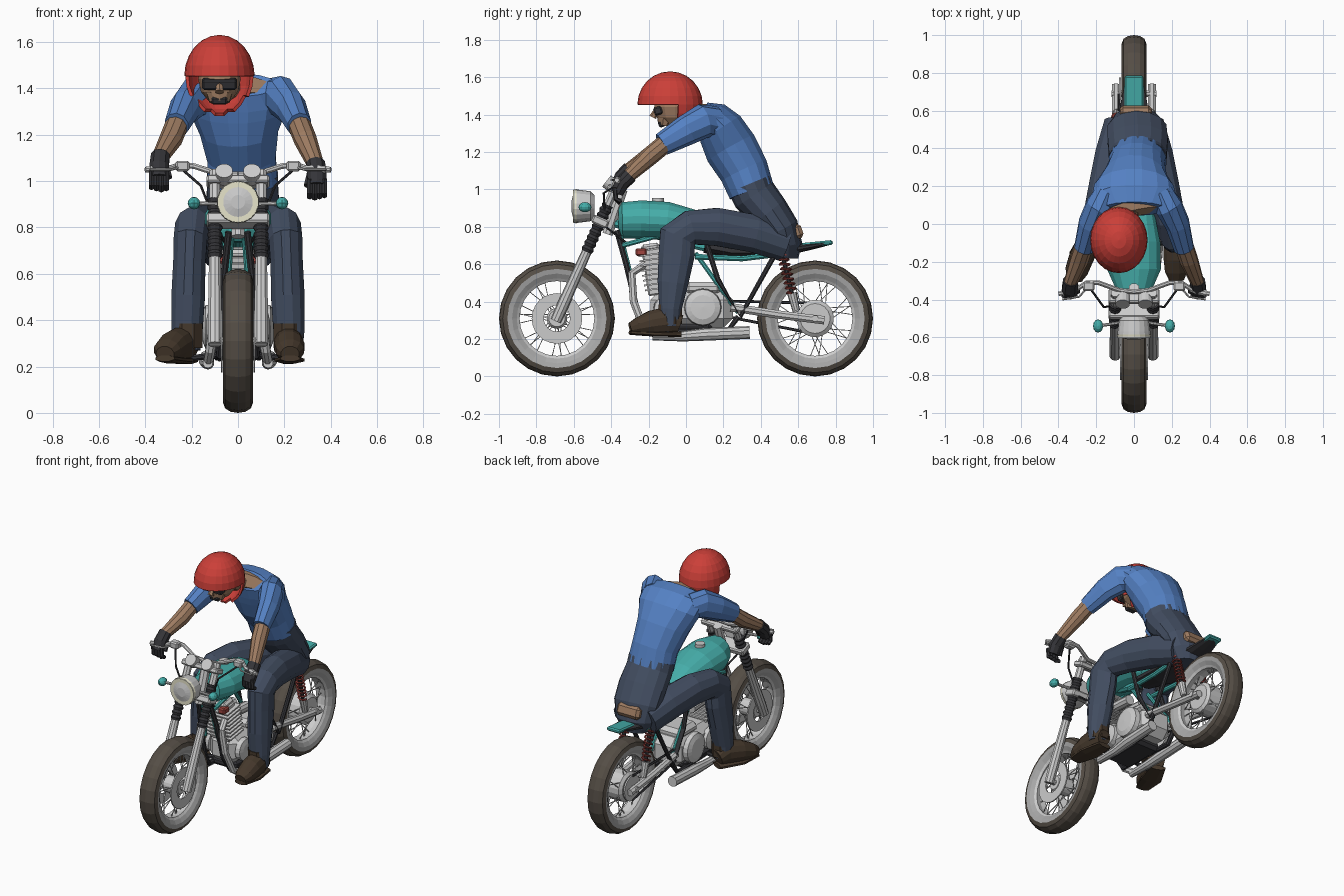
import bpy, bmesh, math
from mathutils import Vector, Matrix

COL = dict(teal=(.06, .42, .40), dark=(.035, .035, .04), tread=(.09, .075, .06), wall=(.4, .4, .4), red=(.6, .05, .04),
           shirt=(.09, .22, .55), jeans=(.055, .075, .12), skin=(.34, .2, .12), boot=(.06, .04, .025),
           lens=(.8, .78, .6), rust=(.35, .06, .05))


def finish(name, bm, col=None):
    bmesh.ops.remove_doubles(bm, verts=bm.verts, dist=1e-5)
    bmesh.ops.recalc_face_normals(bm, faces=bm.faces)
    me = bpy.data.meshes.new(name)
    bm.to_mesh(me)
    bm.free()
    ob = bpy.data.objects.new(name, me)
    bpy.context.collection.objects.link(ob)
    if col:
        m = bpy.data.materials.get(col) or bpy.data.materials.new(col)
        m.diffuse_color = (*COL[col], 1)
        me.materials.append(m)
    return ob


def loft(name, rings, col=None, n=10, ref=None):
    """Skin elliptical rings (x, y, z, ru[, rv]) along a path."""
    P = [Vector(r[:3]) for r in rings]
    if ref is None:
        d = (P[-1] - P[0]).normalized()
        ref = (0, 1, 0) if abs(d.x) > .8 else (1, 0, 0)
    ref = Vector(ref)
    bm, loops = bmesh.new(), []
    for i, r in enumerate(rings):
        t = (P[min(i + 1, len(P) - 1)] - P[max(i - 1, 0)]).normalized()
        u = (ref - t * ref.dot(t)).normalized()
        v = t.cross(u)
        loops.append([bm.verts.new(P[i] + u * r[3] * math.cos(a) + v * r[-1] * math.sin(a))
                      for a in (2 * math.pi * (k + .5) / n for k in range(n))])
    for a, b in zip(loops, loops[1:]):
        for k in range(n):
            bm.faces.new((a[k], a[(k + 1) % n], b[(k + 1) % n], b[k]))
    bm.faces.new(loops[0])
    bm.faces.new(loops[-1])
    return finish(name, bm, col)


def tube(name, pts, r, col=None, n=8, ref=None):
    return loft(name, [(*p, r) for p in pts], col, n, ref)


def lathe(name, c, prof, col=None, n=28):
    """Spin (x offset, radius) profile about an x-parallel axis through c."""
    bm = bmesh.new()
    vs = [bm.verts.new((c[0] + x, c[1], c[2] + r)) for x, r in prof]
    es = [bm.edges.new(e) for e in zip(vs, vs[1:])]
    bmesh.ops.spin(bm, geom=vs + es, cent=c, axis=(1, 0, 0), angle=2 * math.pi, steps=n)
    return finish(name, bm, col)


def box(name, c, size, col=None, tilt=0, bevel=.008):
    bm = bmesh.new()
    bmesh.ops.create_cube(bm, size=1, matrix=Matrix.Translation(c) @ Matrix.Rotation(tilt, 4, 'X') @ Matrix.Diagonal((*size, 1)))
    if bevel:
        bmesh.ops.bevel(bm, geom=bm.edges[:], offset=bevel, segments=1, affect='EDGES')
    return finish(name, bm, col)


def ball(name, c, r, col=None, seg=12, keep=None):
    bm = bmesh.new()
    bmesh.ops.create_uvsphere(bm, u_segments=seg, v_segments=max(6, seg // 2), radius=1)
    if keep:
        bmesh.ops.delete(bm, geom=[f for f in bm.faces if not keep(f.calc_center_median())], context='FACES')
    bmesh.ops.transform(bm, verts=bm.verts, matrix=Matrix.Translation(c) @ Matrix.Diagonal((*r, 1)))
    return finish(name, bm, col)


# Wheels: tread, sidewalls, rim, hub and spokes
for w, cy, hub in (("front", -.69, .055), ("rear", .69, .1)):
    c = (0, cy, .31)
    lathe(w + "_tread", c, [(-.065, .265), (-.056, .29), (-.032, .305), (0, .31), (.032, .305), (.056, .29), (.065, .265)], "tread", 24)
    for s in (-1, 1):
        lathe(w + "_sidewall", c, [(s * .065, .265), (s * .06, .24), (s * .045, .215)], "wall", 24)
    lathe(w + "_rim", c, [(-.045, .215), (-.035, .2), (0, .207), (.035, .2), (.045, .215)], None, 24)
    lathe(w + "_hub", c, [(-.06, 0), (-.06, hub * .8), (-.045, hub), (.045, hub), (.06, hub * .8), (.06, 0)], None, 18)
    tube(w + "_axle", [(-.12, cy, .31), (.12, cy, .31)], .018)
    for k in range(28):
        a, b, s = k * math.pi / 14, k * math.pi / 14 + (.35 if k % 4 < 2 else -.35), (-1) ** k
        tube(w + "_spoke", [(s * .045, cy + math.cos(a) * hub * .9, .31 + math.sin(a) * hub * .9),
                            (0, cy + math.cos(b) * .204, .31 + math.sin(b) * .204)], .003, None, 4)
for s in (-1, 1):
    lathe("front_brake_disc", (s * .07, -.69, .31), [(-.004, .07), (-.004, .135), (.004, .135), (.004, .07), (-.004, .07)], None, 24)
lathe("rear_sprocket", (-.075, .69, .31), [(-.005, 0), (-.005, .085), (.005, .085), (.005, 0)], None, 20)


def fork(f, x):
    return Vector((x, -.69 + .33 * f, .31 + .74 * f))


# Front end, mirrored left and right
for s in (-1, 1):
    x = s * .1
    loft("fork_slider", [(*fork(-.02, x), .03), (*fork(.1, x), .032), (*fork(.5, x), .026)])
    loft("fork_gaiter", [(*fork(.48 + .02 * k, x), .034 if k % 2 else .026) for k in range(18)], "dark")
    tube("fork_tube", [fork(.8, x), fork(.99, x)], .024)
    tube("handlebar", [(0, -.36, 1.03), (s * .08, -.35, 1.03), (s * .19, -.31, 1.065), (s * .25, -.31, 1.07),
                       (s * .31, -.35, 1.05), (s * .4, -.37, 1.05)], .013)
    tube("grip", [(s * .3, -.345, 1.052), (s * .38, -.367, 1.05)], .017)
    tube("brake_lever", [(s * .25, -.34, 1.06), (s * .29, -.385, 1.05), (s * .38, -.4, 1.05)], .006, None, 6)
    box("lever_clamp", (s * .24, -.33, 1.065), (.06, .05, .045))
    tube("gauge", [(s * .06, -.38, 1.01), (s * .06, -.425, 1.045)], .038, None, 14)
    tube("signal_stalk", [(s * .06, -.52, .9), (s * .19, -.54, .905)], .009)
    ball("turn_signal", (s * .19, -.54, .905), (.027, .035, .027), "teal")
    tube("control_cable", [(s * .24, -.33, 1.05), (s * .16, -.44, .98), (s * .09, -.43, .8), (s * .04, -.3, .7)], .006, "dark", 6)
box("upper_fork_clamp", fork(.93, 0), (.27, .08, .035), None, -.42)
box("lower_fork_clamp", fork(.7, 0), (.27, .09, .045), None, -.42)
tube("steering_head", [(0, -.42, .76), (0, -.34, 1.0)], .03)
loft("headlight_shell", [(0, -.49, .91, .06), (0, -.51, .91, .08), (0, -.57, .91, .088), (0, -.6, .91, .09)], None, 18)
loft("headlight_rim", [(0, -.585, .91, .092), (0, -.603, .91, .088)], "lens", 18)
loft("headlight_lens", [(0, -.6, .91, .076), (0, -.612, .91, .03)], None, 18)

# Tank, seat and tail
loft("fuel_tank", [(0, -.36, .835, .05, .07), (0, -.34, .835, .1, .098), (0, -.24, .838, .145, .105), (0, -.1, .832, .142, .103),
                   (0, .03, .81, .115, .085), (0, .14, .76, .06, .045)], "teal", 16)
tube("tank_cap", [(0, -.15, .93), (0, -.15, .955)], .032, None, 14)
loft("seat_pad", [(0, .1, .7, .07, .04), (0, .25, .67, .1, .035), (0, .5, .67, .1, .032), (0, .66, .695, .07, .02), (0, .77, .715, .045, .012)], "dark")
box("tail_cowl", (0, .7, .708), (.1, .17, .026), "teal", .1)

# Frame, swingarm, shocks and exhaust, mirrored
tube("frame_spine", [(0, -.38, .82), (0, -.1, .74), (0, .15, .68)], .025, "teal")
for s in (-1, 1):
    tube("frame_cradle", [(s * .04, -.37, .78), (s * .06, -.32, .6), (s * .07, -.26, .35), (s * .08, -.2, .25),
                          (s * .09, .22, .24), (s * .09, .28, .32)], .016, "dark")
    tube("frame_brace", [(s * .03, -.35, .75), (s * .05, -.28, .48)], .014, "teal")
    tube("frame_gusset", [(s * .05, -.34, .7), (s * .06, -.12, .76)], .014, "teal")
    tube("seat_rail", [(s * .08, .05, .64), (s * .09, .3, .63), (s * .08, .55, .66)], .016, "teal")
    tube("side_stay", [(s * .09, .1, .74), (s * .1, .17, .52), (s * .1, .29, .32), (s * .1, .48, .66)], .015, "dark")
    tube("inner_stay", [(s * .07, .05, .66), (s * .08, .28, .34)], .013, "teal")
    tube("swingarm", [(s * .09, .24, .37), (s * .095, .5, .33), (s * .095, .74, .3)], .024)
    top, bot = Vector((s * .092, .51, .67)), Vector((s * .092, .59, .35))
    tube("shock_rod", [top, bot], .012, "dark")
    ax = (bot - top).normalized()
    side = Vector((1, 0, 0)).cross(ax)
    tube("shock_spring", [top.lerp(bot, .06 + .64 * k / 64) + .026 * (Vector((1, 0, 0)) * math.cos(k * math.pi / 4)
         + side * math.sin(k * math.pi / 4)) for k in range(65)], .006, "rust", 5, ax)
    loft("shock_body", [(*top.lerp(bot, .7), .026), (*bot, .02)])
    tube("exhaust_header", [(s * .06, -.22, .6), (s * .08, -.29, .55), (s * .1, -.28, .4), (s * .12, -.23, .27), (s * .13, -.15, .215)], .022)
    loft("muffler", [(s * .13, -.18, .215, .022), (s * .13, -.02, .215, .028), (s * .135, .1, .225, .034), (s * .135, .34, .235, .034)])
    lathe("round_engine_cover", (s * .11, .09, .37), [(0, .1), (s * .03, .095), (s * .042, .065), (s * .045, 0)], None, 20)
    lathe("front_engine_cover", (s * .1, -.1, .36), [(0, .075), (s * .03, .07), (s * .038, .04), (s * .04, 0)], None, 16)
    tube("foot_peg", [(s * .08, -.1, .25), (s * .26, -.1, .23)], .014, "dark")
    tube("carburettor", [(s * .05, -.14, .6), (s * .05, .02, .59)], .033, None, 10)
    box("spark_coil", (s * .06, -.24, .665), (.05, .06, .04), "rust")
    tube("chain_run", [(-.08, .14, .37 + s * .035), (-.08, .69, .31 + s * .082)], .008, "dark", 5)

# Engine
box("crankcase", (0, .03, .36), (.22, .44, .2), None, 0, .05)
box("gearbox_top", (0, .09, .47), (.18, .2, .07), None, 0, .025)
box("oil_sump", (0, -.01, .255), (.19, .3, .06), "dark", 0, .02)
box("cylinder_block", (0, -.17, .56), (.15, .1, .25), None, .15)
for k in range(8):
    box("cooling_fin", (0, -.15 - .005 * k, .47 + .026 * k), (.2, .14, .009), None, .15, 0)
box("rocker_cover", (0, -.19, .69), (.14, .1, .04), None, .15, .014)

# Rider's torso, hips and exposed lower back
loft("shirt", [(.02, .35, .99, .155, .125), (.015, .31, 1.1, .15, .135), (.005, .24, 1.22, .172, .145),
               (0, .185, 1.32, .215, .13), (0, .135, 1.375, .225, .108), (0, .08, 1.415, .17, .062)], "shirt", 16)
loft("neckline", [(.01, .1, 1.4, .16, .062), (.02, .06, 1.42, .13, .04)], "skin", 14)
loft("neck", [(-.01, .13, 1.37, .065), (-.07, -.02, 1.43, .055)], "skin")
loft("jeans_hips", [(.02, .34, 1.03, .157, .122), (.02, .365, .97, .157, .12), (.02, .44, .88, .163, .11), (.015, .505, .79, .16, .1),
                    (.01, .53, .7, .135, .092), (.01, .53, .63, .09, .07)], "jeans", 14)
box("lower_back", (.01, .595, .775), (.17, .055, .08), "skin", .35, .018)

# Rider's legs, boots, arms and gloves
for s in (-1, 1):
    loft("jeans_leg", [(s * .07, .53, .71, .09, .1), (s * .11, .36, .765, .1, .105), (s * .16, .16, .8, .09, .105), (s * .195, .02, .795, .08, .095),
                       (s * .205, -.045, .745, .075, .105), (s * .21, -.05, .65, .072, .1), (s * .215, -.07, .5, .075, .085),
                       (s * .22, -.083, .36, .07, .062), (s * .22, -.085, .27, .06, .055)], "jeans", 12)
    toe = .225 if s > 0 else .315
    heel = s * .215
    X = [heel + (s * toe - heel) * f for f in (0, .2, .65, .9, 1)]
    loft("boot_foot", [(X[0], -.03, .28, .048, .05), (X[1], -.09, .3, .064, .08), (X[2], -.18, .285, .067, .07),
                       (X[3], -.25, .268, .062, .052), (X[4], -.295, .255, .04, .034)], "boot", 12)
    tube("boot_shaft", [(heel, -.085, .28), (heel, -.085, .385)], .068, "boot")
    loft("boot_sole", [(X[0], -.025, .226, .05, .016), (X[2], -.17, .228, .07, .016), (X[4], -.295, .235, .045, .014)], "boot", 8)
    h = 0 if s > 0 else .035
    loft("sleeve", [(s * .14, .16, 1.36, .07, .085), (s * .185, .09, 1.365, .075, .092), (s * .23, 0, 1.315, .066, .082), (s * .265, -.13, 1.24, .054, .062)], "shirt")
    loft("forearm", [(s * .26, -.1, 1.255, .05), (s * .29, -.19, 1.18, .05), (s * .34, -.32, 1.06 + h, .035)], "skin")
    loft("glove", [(s * .335, -.3, 1.075 + h, .042), (s * .34, -.345, 1.03 + h, .044, .04), (s * .34, -.37, .98 + h, .042, .034)], "dark")
    for k in range(4):
        fx = s * (.31 + .021 * k)
        tube("glove_finger", [(fx, -.38, 1.01 + h), (fx, -.375, .95 + h), (fx, -.35, .925 + h + .006 * abs(k - 1))], .013, "dark", 6)
    tube("glove_thumb", [(s * .31, -.32, 1.03 + h), (s * .298, -.36, .98 + h)], .015, "dark", 6)

# Head, sunglasses and open-face helmet
ball("head", (-.08, -.06, 1.44), (.092, .11, .11), "skin")
loft("chin", [(-.08, -.1, 1.4, .065, .06), (-.08, -.115, 1.34, .045, .035)], "skin")
loft("nose", [(-.08, -.155, 1.43, .012), (-.08, -.178, 1.385, .02)], "skin", 6)
box("sunglasses", (-.08, -.15, 1.42), (.15, .045, .045), "dark", .3)
box("beard", (-.08, -.13, 1.35), (.07, .035, .035), "dark", .3)
helmet = ball("helmet", (-.08, -.085, 1.453), (.152, .175, .178), "red", 24, lambda p: p.z > 0 or p.y > .3)
mod = helmet.modifiers.new("thickness", 'SOLIDIFY')
mod.thickness = .015
